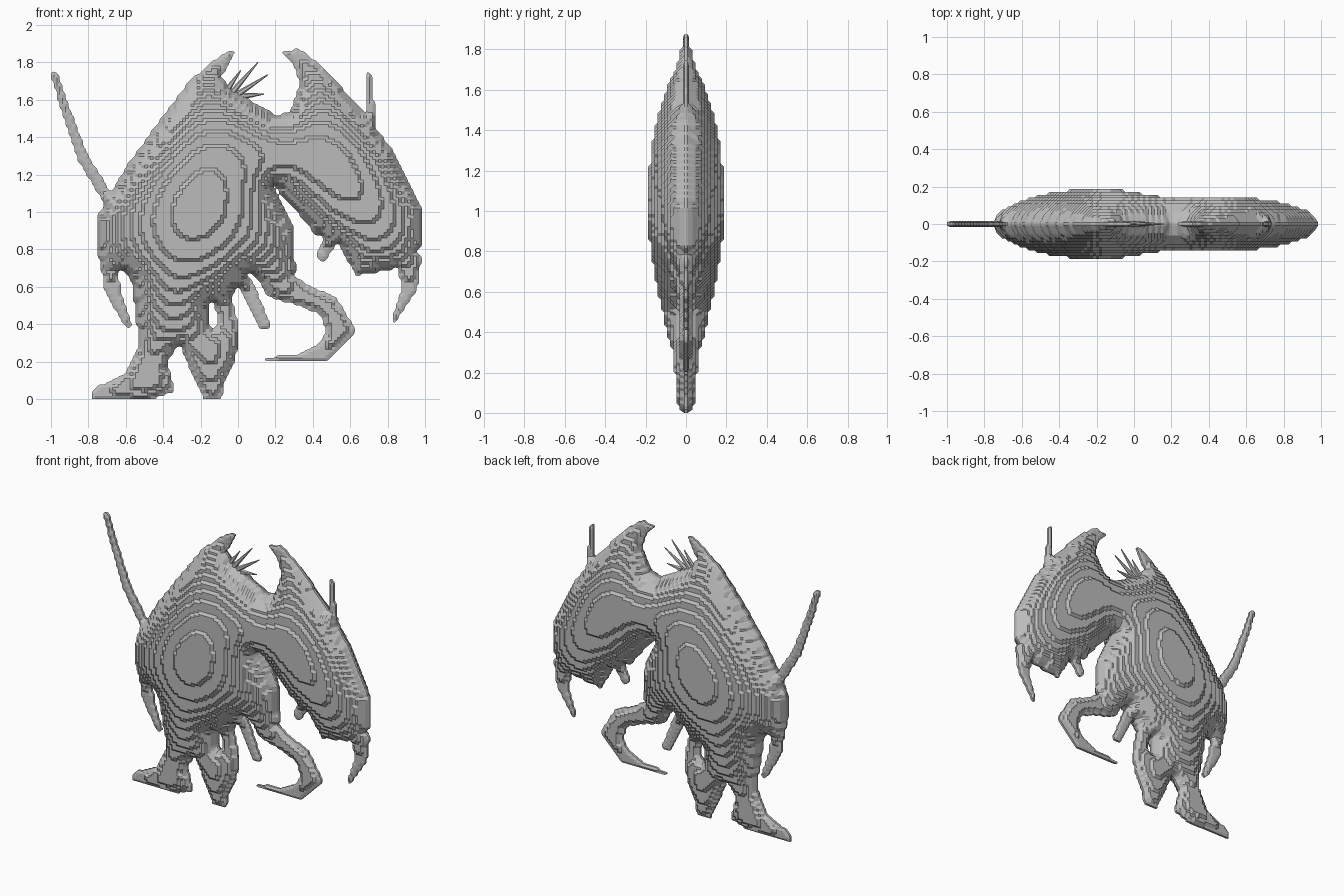
import bpy, bmesh, math
from mathutils import Vector

CELL = 1 / 64          # grid pitch, also the height of one terrace
COLS, ROWS = 128, 121
THICKNESS = 0.188      # half depth at the deepest point of the belly

# Broad parts: outlines in the x-z plane, in hundredths of a unit
OUTLINES = {
    "torso": [(-1, 186), (-8, 185), (-26, 170), (-58, 127), (-75, 98), (-75, 76),
              (-58, 66), (-40, 50), (-3, 56), (6, 68), (14, 61), (31, 67), (29, 93),
              (19, 114), (20, 152), (-3, 165), (-9, 172)],
    "left_wing": [(19, 114), (31, 101), (41, 88), (53, 84), (63, 66), (86, 70), (99, 83),
                  (99, 100), (84, 131), (67, 154), (44, 179), (33, 187), (23, 186),
                  (30, 179), (33, 168), (28, 153), (20, 152)],
    "right_leg": [(-58, 70), (-54, 40), (-53, 29), (-61, 13), (-77, 6), (-78, 0),
                  (-47, 0), (-34, 4), (-38, 20), (-31, 30), (-25, 60)],
    "left_leg": [(-31, 30), (-26, 16), (-18, 0), (-9, 0), (-7, 10), (-1, 21), (0, 40),
                 (-5, 60), (-30, 60)],
}
# Slender parts: x, z and radius along a centre line, in hundredths
STROKES = {
    "tail": [(22, 62, 9), (33, 56, 6), (48, 50, 6), (55, 37, 7), (47, 26, 5), (33, 22, 2),
             (15, 21, 1)],
    "right_arm": [(-70, 108, 3), (-83, 129, 3), (-94, 160, 2), (-98, 173, 2)],
    "right_claw": [(-69, 74, 5), (-67, 58, 4), (-59, 40, 2)],
    "left_wing_claw": [(91, 74, 7), (92, 60, 4), (83, 41, 1)],
    "left_wing_thumb": [(51, 88, 4), (45, 77, 3)],
    "left_wing_spike": [(71, 148, 3), (70, 174, 1)],
    "hanging_finger": [(4, 62, 4), (14, 40, 3)],
}
LEG_GAP = [(-14, 50, 2), (-13, 40, 2)]
MANE_LENGTHS = (13, 21, 19, 11)


def make_material(name, colour):
    mat = bpy.data.materials.new(name)
    mat.use_nodes = True
    mat.diffuse_color = colour
    bsdf = mat.node_tree.nodes["Principled BSDF"]
    bsdf.inputs["Base Color"].default_value = colour
    bsdf.inputs["Roughness"].default_value = 0.7
    return mat


def in_outline(x, z, outline):
    """Even-odd test of a point against a closed outline."""
    hit = False
    for (ax, az), (bx, bz) in zip(outline, outline[1:] + outline[:1]):
        if (az > z) != (bz > z) and x < ax + (z - az) * (bx - ax) / (bz - az):
            hit = not hit
    return hit


def in_stroke(x, z, stroke):
    """Test a point against a chain of tapered capsules."""
    for (ax, az, ar), (bx, bz, br) in zip(stroke, stroke[1:]):
        dx, dz = bx - ax, bz - az
        t = ((x - ax) * dx + (z - az) * dz) / (dx * dx + dz * dz)
        t = min(max(t, 0), 1)
        if math.hypot(x - ax - t * dx, z - az - t * dz) < ar + t * (br - ar):
            return True
    return False


def owner_of(x, z):
    """Name of the first part covering a point, if any."""
    if in_stroke(x, z, LEG_GAP):
        return None
    for shapes, test in ((OUTLINES, in_outline), (STROKES, in_stroke)):
        for name, shape in shapes.items():
            if test(x, z, shape):
                return name
    return None


def assign_cells():
    cells = {}
    for i in range(COLS):
        for j in range(ROWS):
            name = owner_of(100 * ((i + 0.5) * CELL - 1), 100 * (j + 0.5) * CELL)
            if name:
                cells[i, j] = name
    return cells


def corners(i, j):
    return [(i, j), (i + 1, j), (i + 1, j + 1), (i, j + 1)]


def around(i, j):
    return [(i, j - 1), (i + 1, j), (i, j + 1), (i - 1, j)]


def inflate(cells):
    """Relax a soap-film height over the silhouette, then terrace it."""
    nodes = {n for cell in cells for n in corners(*cell)}
    inner = [(i, j) for i, j in sorted(nodes)
             if all(c in cells for c in corners(i - 1, j - 1))]
    film = dict.fromkeys(nodes, 0.0)
    links = [(n, *around(*n)) for n in inner]
    for _ in range(250):
        for n, a, b, c, d in links:
            goal = (film[a] + film[b] + film[c] + film[d] + 1) / 4
            film[n] += 1.9 * (goal - film[n])
    peak = max(film.values())
    height = dict.fromkeys(nodes, CELL / 2)
    for n in inner:
        depth = THICKNESS * math.sqrt(max(film[n], 0) / peak)
        height[n] = max(1, round(depth / CELL)) * CELL
    return height


def rim_edges(cells):
    """List each outer edge with the cell that owns it."""
    rim = []
    for cell in cells:
        ring = corners(*cell)
        for k, beside in enumerate(around(*cell)):
            if beside not in cells:
                rim.append((cell, ring[k], ring[(k + 1) % 4]))
    return rim


def place_nodes(height, rim):
    """Grid positions, with the stepped rim eased along its own length."""
    spot = {n: Vector((n[0] * CELL - 1, n[1] * CELL)) for n in height}
    near = {}
    for _, a, b in rim:
        near.setdefault(a, []).append(b)
        near.setdefault(b, []).append(a)
    eased = {n: (spot[n] + sum((spot[m] for m in ms), Vector((0, 0))) / len(ms)) / 2
             for n, ms in near.items() if n[1] > 0}
    spot.update(eased)
    return spot


def finish(name, bm, mat):
    bmesh.ops.recalc_face_normals(bm, faces=bm.faces)
    mesh = bpy.data.meshes.new(name)
    bm.to_mesh(mesh)
    bm.free()
    mesh.materials.append(mat)
    bpy.context.collection.objects.link(bpy.data.objects.new(name, mesh))


def build_part(name, cells, height, spot, rim, mat):
    bm = bmesh.new()
    made = {}

    def vert(n, side):
        if (n, side) not in made:
            x, z = spot[n]
            made[n, side] = bm.verts.new((x, side * height[n], z))
        return made[n, side]

    # Front and back skins
    for cell, owner in cells.items():
        if owner == name:
            ring = corners(*cell)
            bm.faces.new([vert(n, -1) for n in ring])
            bm.faces.new([vert(n, 1) for n in reversed(ring)])
    # Thin wall joining the skins around the silhouette
    for cell, a, b in rim:
        if cells[cell] == name:
            bm.faces.new([vert(b, -1), vert(a, -1), vert(a, 1), vert(b, 1)])
    finish(name, bm, mat)


def build_mane_spike(k, length, mat):
    """Fine cone, fanned from upright at the horn to level at the neck."""
    lean = math.radians(55 - 5.5 * k * k)
    ray = Vector((math.cos(lean), 0, math.sin(lean)))
    root = Vector((3 * k - 6, 0, 165 - k)) / 100
    bm = bmesh.new()
    bmesh.ops.create_cone(bm, cap_ends=True, segments=6, radius1=0.017, radius2=0.003,
                          depth=length / 100)
    bm.transform(ray.to_track_quat("Z", "Y").to_matrix().to_4x4())
    bmesh.ops.translate(bm, verts=bm.verts, vec=root + ray * length / 200)
    finish(f"mane_spike_{k + 1}", bm, mat)


cube = bpy.data.objects.get("Cube")
if cube:
    bpy.data.objects.remove(cube)

grey = make_material("clay_grey", (0.5, 0.5, 0.5, 1))
cells = assign_cells()
height = inflate(cells)
rim = rim_edges(cells)
spot = place_nodes(height, rim)
for part in [*OUTLINES, *STROKES]:
    build_part(part, cells, height, spot, rim, grey)
for k, length in enumerate(MANE_LENGTHS):
    build_mane_spike(k, length, grey)
